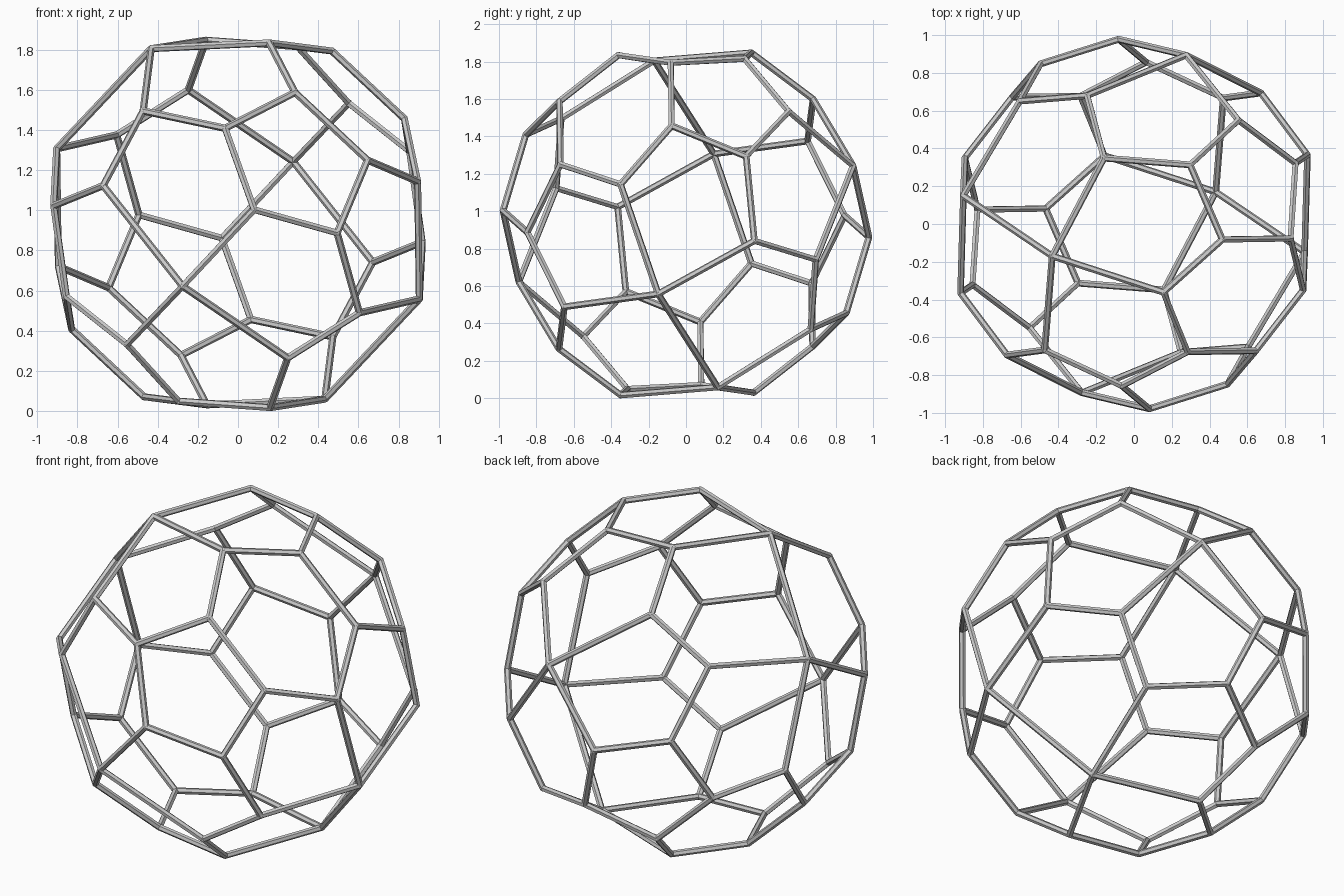
import bpy, bmesh
from itertools import product
from mathutils import Vector, Matrix

cube = bpy.data.objects.get("Cube")
if cube:
    bpy.data.objects.remove(cube, do_unlink=True)

THICK = 0.018       # strut radius
CENTRE = Vector((0, 0, 0.932))

# Tilted axes of the cage's three mirror planes
axis_z = Vector((-0.28, -0.907, -0.315)).normalized()
axis_x = Vector((-0.73, -0.009, 0.683))
axis_x = (axis_x - axis_x.dot(axis_z) * axis_z).normalized()
axis_y = axis_x.cross(axis_z)

# One corner of each kind; mirroring gives all the others
corners = {
    "pole": (0, 0, 0.985),
    "side": (0, 0.509, 0.842),
    "end": (0.629, 0, 0.757),
    "upper": (0.382, 0.635, 0.645),
    "outer": (0.737, 0.358, 0.56),
    "rim": (0.247, 0.894, 0.328),
    "belt": (0.506, 0.844, 0),
    "cross": (0.914, 0.378, 0),
}
links = ["pole side", "pole end", "side upper", "upper outer", "upper rim",
         "outer end", "outer cross", "rim belt", "belt cross"]


def mirrored(point, signs):
    return tuple(c * s + 0.0 for c, s in zip(point, signs))


def place(local):
    x, y, z = local
    return CENTRE + axis_x * x + axis_y * y + axis_z * z


# Collect every strut once
struts = set()
for signs in product((1, -1), repeat=3):
    pts = {name: mirrored(p, signs) for name, p in corners.items()}
    for link in links:
        start, end = link.split()
        struts.add(frozenset((pts[start], pts[end])))
    struts.add(frozenset((pts["rim"], mirrored(pts["rim"], (-1, 1, 1)))))
    struts.add(frozenset((pts["cross"], mirrored(pts["cross"], (1, -1, 1)))))
joints = {p for pair in struts for p in pair}

grey = bpy.data.materials.new("light_grey")
grey.use_nodes = True
colour = (0.6, 0.6, 0.6, 1)
grey.diffuse_color = colour
grey.node_tree.nodes["Principled BSDF"].inputs["Base Color"].default_value = colour


def add_object(name, bm):
    mesh = bpy.data.meshes.new(name)
    bm.to_mesh(mesh)
    bm.free()
    mesh.materials.append(grey)
    bpy.context.collection.objects.link(bpy.data.objects.new(name, mesh))


# Six-sided struts, turned to match the outward direction
bm = bmesh.new()
for pair in struts:
    a, b = (place(p) for p in sorted(pair))
    mid = (a + b) / 2
    along = (b - a).normalized()
    out = (mid - CENTRE).normalized()
    out = (out - out.dot(along) * along).normalized()
    turn = Matrix((out.cross(along), out, along)).transposed()
    bmesh.ops.create_cone(bm, cap_ends=True, segments=6, radius1=THICK,
                          radius2=THICK, depth=(b - a).length,
                          matrix=Matrix.Translation(mid) @ turn.to_4x4())
add_object("cage_struts", bm)

# Small fillers where struts meet
bm = bmesh.new()
for p in joints:
    bmesh.ops.create_icosphere(bm, subdivisions=2, radius=THICK,
                               matrix=Matrix.Translation(place(p)))
add_object("cage_joints", bm)
